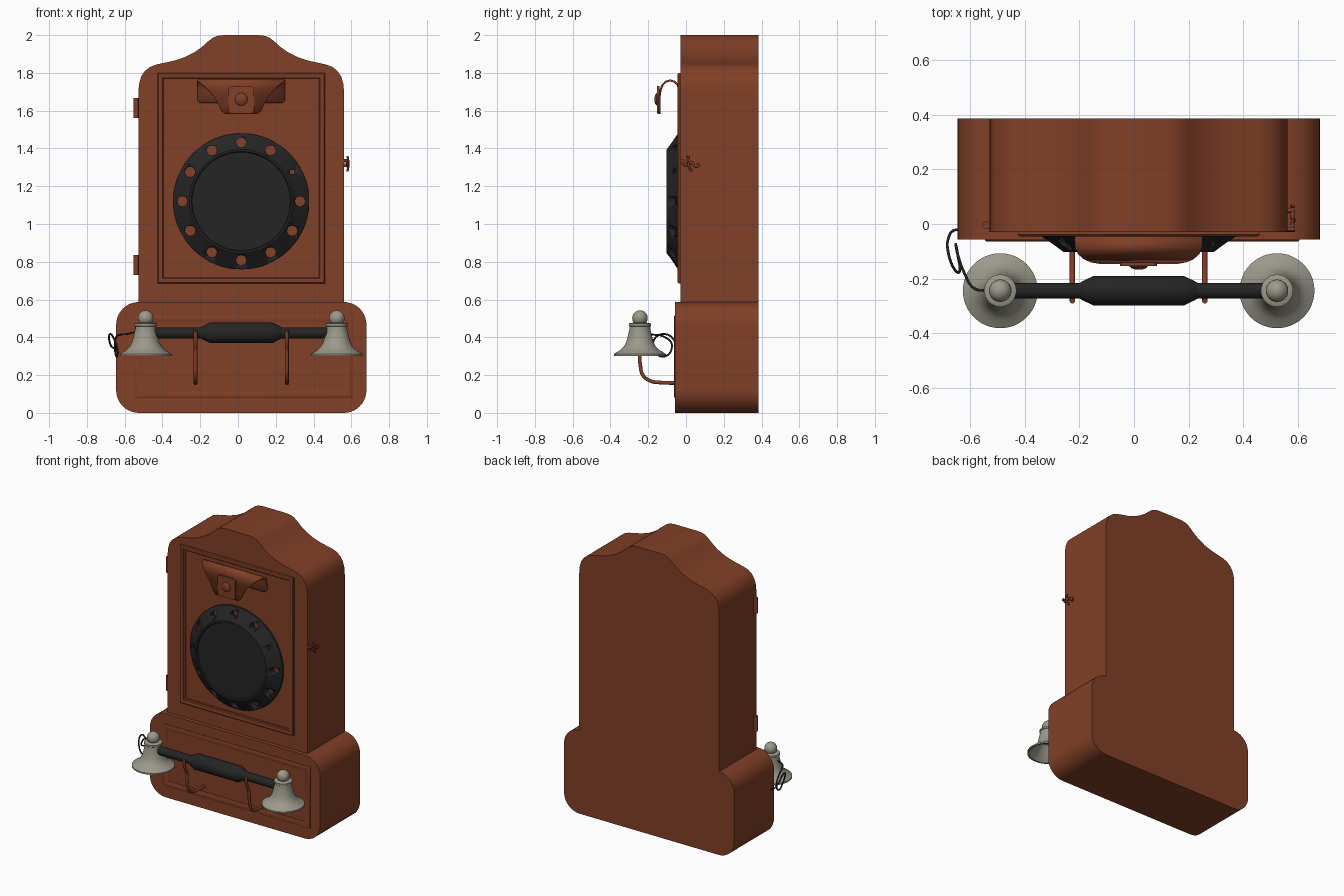
import bpy, bmesh, math
from mathutils import Vector, Matrix

if "Cube" in bpy.data.objects:
    bpy.data.objects.remove(bpy.data.objects["Cube"])

CX = 0.017  # symmetry axis of the cabinet


def material(name, col):
    m = bpy.data.materials.new(name)
    m.diffuse_color = (*col, 1)
    m.use_nodes = True
    m.node_tree.nodes["Principled BSDF"].inputs["Base Color"].default_value = m.diffuse_color
    return m


WOOD = material("red brown wood", (0.22, 0.05, 0.02))
BLACK = material("black", (0.018, 0.018, 0.018))
METAL = material("pale grey metal", (0.33, 0.32, 0.26))


def finish(name, bm, mat, angle=30):
    bmesh.ops.remove_doubles(bm, verts=bm.verts, dist=1e-5)
    bmesh.ops.recalc_face_normals(bm, faces=bm.faces)
    me = bpy.data.meshes.new(name)
    bm.to_mesh(me)
    bm.free()
    return add(name, me, mat, angle)


def add(name, me, mat, angle=30):
    me.materials.clear()
    me.materials.append(mat)
    ob = bpy.data.objects.new(name, me)
    bpy.context.collection.objects.link(ob)
    bpy.ops.object.select_all(action='DESELECT')
    ob.select_set(True)
    bpy.context.view_layer.objects.active = ob
    bpy.ops.object.shade_smooth_by_angle(angle=math.radians(angle))
    return ob


def bake(ob):
    # apply modifiers
    dg = bpy.context.evaluated_depsgraph_get()
    me = bpy.data.meshes.new_from_object(ob.evaluated_get(dg))
    ob.modifiers.clear()
    ob.data = me


def slab(name, outline, y0, y1, mat):
    # x-z outline extruded along y
    bm = bmesh.new()
    f = bm.faces.new([bm.verts.new((x, y0, z)) for x, z in outline])
    r = bmesh.ops.extrude_face_region(bm, geom=[f])
    bmesh.ops.translate(bm, vec=(0, y1 - y0, 0),
                        verts=[v for v in r["geom"] if isinstance(v, bmesh.types.BMVert)])
    return finish(name, bm, mat)


def rounded(x0, x1, z0, z1, r, n=10):
    pts = []
    for k, (x, z) in enumerate([(x1 - r, z1 - r), (x0 + r, z1 - r), (x0 + r, z0 + r), (x1 - r, z0 + r)]):
        for i in range(n + 1):
            a = math.pi / 2 * (k + i / n)
            pts.append((x + r * math.cos(a), z + r * math.sin(a)))
    return pts


def lathe(name, profile, origin, axis, mat, seg=48):
    # (radius, height) profile spun round an axis
    rot = Vector((0, 0, 1)).rotation_difference(Vector(axis)).to_matrix().to_4x4()
    bm = bmesh.new()
    rows = [[bm.verts.new((r * math.cos(2 * math.pi * i / seg), r * math.sin(2 * math.pi * i / seg), h))
             for i in range(seg)] if r > 0 else [bm.verts.new((0, 0, h))] * seg for r, h in profile]
    for a, b in zip(rows, rows[1:]):
        for i in range(seg):
            j = (i + 1) % seg
            bm.faces.new(list(dict.fromkeys([a[i], a[j], b[j], b[i]])))
    bm.transform(Matrix.Translation(origin) @ rot)
    return finish(name, bm, mat)


def moulding(name, x0, x1, z0, z1, profile, y):
    # mitred frame: (inset, height) section round a rectangle
    bm = bmesh.new()
    rows = [[bm.verts.new((x, y - h, z)) for x, z in
             [(x0 + d, z0 + d), (x1 - d, z0 + d), (x1 - d, z1 - d), (x0 + d, z1 - d)]] for d, h in profile]
    for a, b in zip(rows, rows[1:] + rows[:1]):
        for i in range(4):
            j = (i + 1) % 4
            bm.faces.new([a[i], a[j], b[j], b[i]])
    return finish(name, bm, WOOD)


def tube(name, pts, r, mat):
    cu = bpy.data.curves.new(name, 'CURVE')
    cu.dimensions = '3D'
    cu.bevel_depth, cu.bevel_resolution, cu.use_fill_caps = r, 3, True
    cu.resolution_u = 8
    sp = cu.splines.new('BEZIER')
    sp.bezier_points.add(len(pts) - 1)
    for p, co in zip(sp.bezier_points, pts):
        p.co = co
        p.handle_left_type = p.handle_right_type = 'AUTO'
    tmp = bpy.data.objects.new(name + " path", cu)
    bpy.context.collection.objects.link(tmp)
    dg = bpy.context.evaluated_depsgraph_get()
    me = bpy.data.meshes.new_from_object(tmp.evaluated_get(dg))
    bpy.data.objects.remove(tmp)
    return add(name, me, mat, 50)


# lower box and upper cabinet with shaped crest
slab("lower_box", rounded(-0.645, 0.68, 0, 0.587, 0.12), -0.057, 0.385, WOOD)
crest = [(0.545, 0.587), (0.545, 1.69), (0.541, 1.74), (0.53, 1.78), (0.51, 1.81), (0.482, 1.832),
         (0.447, 1.845), (0.4, 1.855), (0.35, 1.866), (0.295, 1.885), (0.245, 1.911), (0.207, 1.938),
         (0.177, 1.965), (0.15, 1.986), (0.125, 1.996), (0.09, 2.0)]
slab("cabinet", [(CX + x, z) for x, z in crest] + [(CX - x, z) for x, z in reversed(crest)],
     -0.03, 0.385, WOOD)

# frame mouldings
section = [(0, -0.005), (0, 0.008), (0.005, 0.014), (0.015, 0.016), (0.026, 0.012), (0.031, 0.006),
           (0.04, 0.005), (0.04, -0.005)]
moulding("door_frame", -0.425, 0.46, 0.685, 1.8, section, -0.03)
moulding("box_frame", -0.545, 0.605, 0.08, 0.515, [(d, h * 0.45) for d, h in section], -0.057)

# dial with finger holes
dial = lathe("dial", [(0, 0.0), (0.36, 0.0), (0.36, 0.02), (0.275, 0.08), (0.264, 0.08),
                      (0.26, 0.074), (0, 0.074)], (CX, -0.022, 1.12), (0, -1, 0), BLACK, 64)
bm = bmesh.new()
for i in range(12):
    a = math.radians(30 * i)
    r = 0.013 if i == 1 else 0.027
    m = Matrix.Translation((CX + 0.312 * math.cos(a), -0.1, 1.12 + 0.312 * math.sin(a))) \
        @ Matrix.Rotation(math.pi / 2, 4, 'X')
    bmesh.ops.create_cone(bm, cap_ends=True, segments=20, radius1=r, radius2=r, depth=0.3, matrix=m)
cutter = finish("hole_cutter", bm, BLACK)
cutter.hide_render = True
mod = dial.modifiers.new("holes", 'BOOLEAN')
mod.operation, mod.object, mod.solver = 'DIFFERENCE', cutter, 'EXACT'
bake(dial)
bpy.data.objects.remove(cutter)

# curved mouthpiece flap: (y, z, half width)
path = [(-0.034, 1.64, 0.22), (-0.034, 1.655, 0.232), (-0.036, 1.71, 0.232), (-0.045, 1.738, 0.233),
        (-0.062, 1.754, 0.234), (-0.085, 1.76, 0.232), (-0.108, 1.753, 0.222), (-0.125, 1.735, 0.2),
        (-0.135, 1.71, 0.175), (-0.14, 1.675, 0.145), (-0.141, 1.63, 0.12), (-0.141, 1.6, 0.107),
        (-0.141, 1.583, 0.088)]
bm = bmesh.new()
rows = [[bm.verts.new((CX + s * w, y, z)) for s in (-1, 1)] for y, z, w in path]
for a, b in zip(rows, rows[1:]):
    bm.faces.new([a[0], a[1], b[1], b[0]])
flap = finish("flap", bm, WOOD, 40)
mod = flap.modifiers.new("thickness", 'SOLIDIFY')
mod.thickness, mod.offset = 0.011, 0
bake(flap)
slab("flap_plate", rounded(CX - 0.068, CX + 0.068, 1.585, 1.73, 0.02, 4), -0.153, -0.14, WOOD)
lathe("flap_knob", [(0.034, 0), (0.033, 0.006), (0.026, 0.012), (0.014, 0.016), (0, 0.017)],
      (CX, -0.15, 1.66), (0, -1, 0), WOOD, 24)

# door hinges on the left
for z0, z1 in ((1.56, 1.667), (0.73, 0.835)):
    lathe("hinge", [(0, 0), (0.014, 0), (0.014, z1 - z0), (0, z1 - z0)], (-0.54, -0.005, z0),
          (0, 0, 1), WOOD, 20)

# hook latch on the right
tube("latch_hook", [(0.577, -0.025, 1.335), (0.58, 0.0, 1.31), (0.58, 0.03, 1.325),
                    (0.58, 0.055, 1.305), (0.58, 0.07, 1.318)], 0.007, WOOD)
tube("latch_handle", [(0.58, 0.012, 1.36), (0.585, 0.012, 1.32), (0.58, 0.028, 1.28)], 0.006, WOOD)
for y, z in ((-0.02, 1.335), (0.05, 1.31)):
    lathe("latch_pin", [(0.009, 0), (0.009, 0.03), (0, 0.03)], (0.558, y, z), (1, 0, 0), WOOD, 12)

# cradle hooks
for s in (-1, 1):
    x = CX + s * 0.242
    tube("cradle_hook", [(x, -0.05, 0.158), (x, -0.12, 0.16), (x, -0.19, 0.17), (x, -0.228, 0.2),
                         (x, -0.243, 0.26), (x, -0.25, 0.33), (x, -0.272, 0.375), (x, -0.281, 0.435)],
         0.01, WOOD)

# receiver handle
HY, HZ = -0.244, 0.424
half = [(0.029, 0.48), (0.029, 0.215), (0.035, 0.205), (0.054, 0.165)]
lathe("receiver_handle", [(0, -0.48)] + [(r, -h) for r, h in half] + [(r, h) for r, h in reversed(half)]
      + [(0, 0.48)], (CX, HY, HZ), (1, 0, 0), BLACK, 32)

# bell ends: hollow flared shells with a ball on top
bell = [(0, 0.4), (0.045, 0.39), (0.085, 0.34), (0.126, 0.302), (0.137, 0.302), (0.137, 0.312),
        (0.128, 0.318), (0.104, 0.332), (0.084, 0.352), (0.071, 0.378), (0.063, 0.41), (0.055, 0.445),
        (0.055, 0.458), (0.059, 0.461), (0.059, 0.472), (0.052, 0.476), (0.03, 0.478), (0.026, 0.482)]
ball = [(0.041 * math.sin(a), 0.502 + 0.041 * math.cos(a))
        for a in [math.radians(t) for t in range(135, 0, -15)]] + [(0, 0.543)]
for s in (-1, 1):
    lathe("receiver_bell", bell + ball, (CX + s * 0.506, HY, 0), (0, 0, 1), METAL)

# cord looping from the left bell back to the box
tube("cord", [(-0.54, HY, 0.43), (-0.585, -0.235, 0.418), (-0.62, -0.18, 0.415), (-0.645, -0.11, 0.40),
              (-0.652, -0.075, 0.36), (-0.645, -0.11, 0.30), (-0.637, -0.17, 0.33),
              (-0.66, -0.16, 0.40), (-0.68, -0.1, 0.415), (-0.678, -0.05, 0.37),
              (-0.662, -0.025, 0.345), (-0.638, -0.02, 0.34)], 0.005, BLACK)
